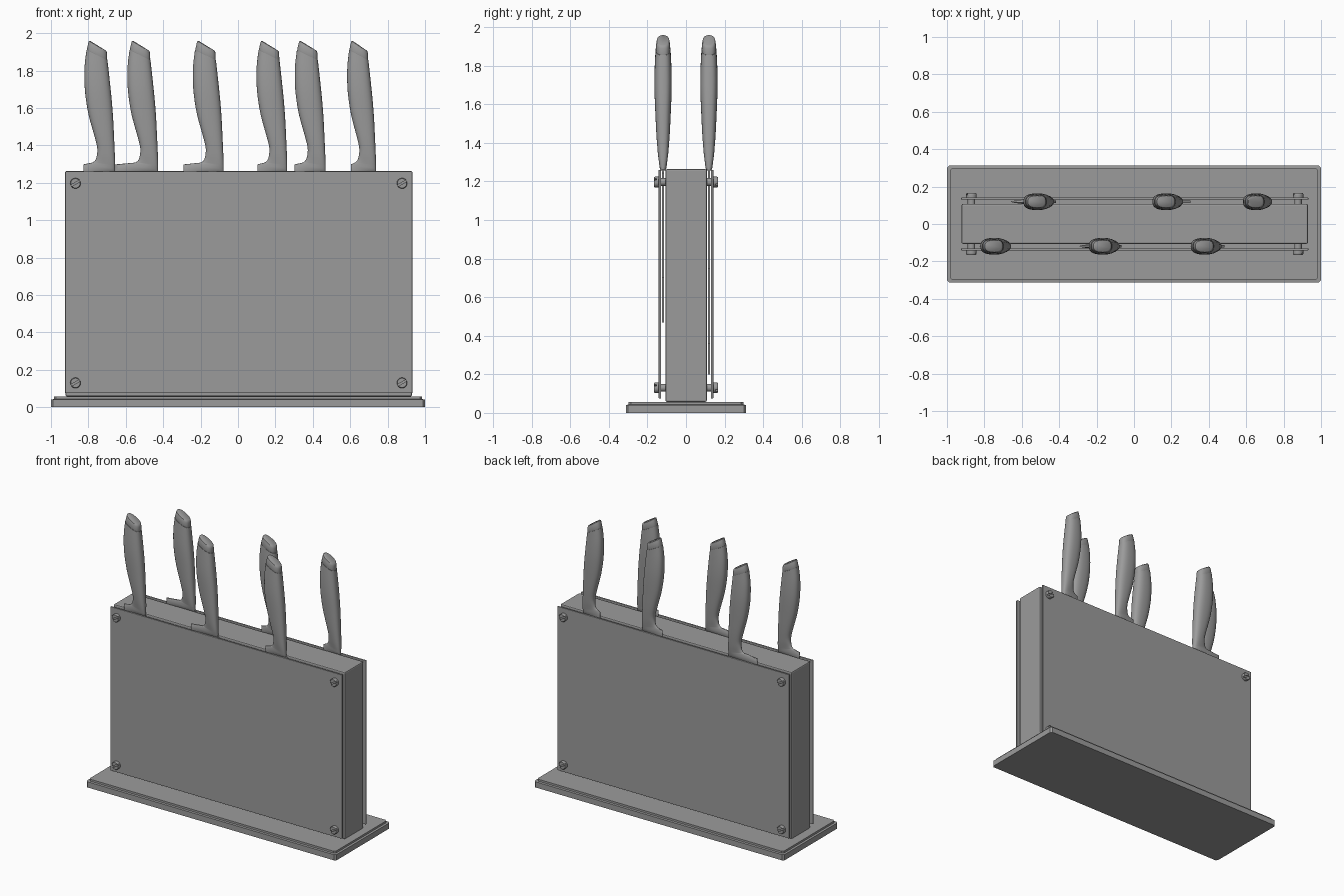
import bpy, bmesh, math
from math import sin, cos, pi

if "Cube" in bpy.data.objects:
    bpy.data.objects.remove(bpy.data.objects["Cube"])

grey = bpy.data.materials.new("dark_grey")
grey.diffuse_color = (.33, .33, .33, 1)
grey.use_nodes = True
grey.node_tree.nodes["Principled BSDF"].inputs["Base Color"].default_value = grey.diffuse_color


def skin(name, rings, angle=None):
    """Closed solid through rings of points (equal counts), ends capped."""
    bm = bmesh.new()
    loops = [[bm.verts.new(p) for p in r] for r in rings]
    n = len(loops[0])
    for a, b in zip(loops, loops[1:]):
        for i in range(n):
            j = (i + 1) % n
            bm.faces.new((a[i], a[j], b[j], b[i]))
    bm.faces.new(loops[0])
    bm.faces.new(loops[-1])
    bmesh.ops.recalc_face_normals(bm, faces=bm.faces)
    me = bpy.data.meshes.new(name)
    bm.to_mesh(me)
    bm.free()
    me.materials.append(grey)
    ob = bpy.data.objects.new(name, me)
    bpy.context.collection.objects.link(ob)
    if angle:
        bpy.ops.object.select_all(action='DESELECT')
        ob.select_set(True)
        bpy.context.view_layer.objects.active = ob
        bpy.ops.object.shade_smooth_by_angle(angle=math.radians(angle))
    return ob


def box(name, x, y0, y1, z0, z1, bevel):
    ob = skin(name, [[(CX - x, y0, z), (CX + x, y0, z), (CX + x, y1, z), (CX - x, y1, z)]
                     for z in (z0, z1)])
    m = ob.modifiers.new("bevel", 'BEVEL')
    m.width, m.segments = bevel, 2
    return ob


def plate_ring(x, y, z, c=0.012):
    q = [(x, y - c), (x - c, y), (c - x, y), (-x, y - c),
         (-x, c - y), (c - x, -y), (x - c, -y), (x, c - y)]
    return [(a, b, z) for a, b in q]


def smooth_rows(rows, steps=3):
    """Catmull-Rom interpolation of parameter rows."""
    out = []
    for i in range(len(rows) - 1):
        p0, p1, p2, p3 = (rows[max(0, min(len(rows) - 1, i + k))] for k in (-1, 0, 1, 2))
        for s in range(steps):
            t = s / steps
            out.append([0.5 * (2 * b + (c - a) * t + (2 * a - 5 * b + 4 * c - d) * t * t
                               + (3 * b - a - 3 * c + d) * t ** 3)
                        for a, b, c, d in zip(p0, p1, p2, p3)])
    return out + [list(rows[-1])]


def grip_ring(x0, y0, row, n=32):
    """Slanted blunt oval between left and right profile points, thinner to the left."""
    lx, lz, rx, rz, h, taper = row
    ring = []
    for k in range(n):
        a = 2 * pi * k / n
        u = (1 - math.copysign(abs(cos(a)) ** .85, cos(a))) / 2
        y = math.copysign(abs(sin(a)) ** .75, sin(a)) * h * (1 - taper * (1 - u))
        ring.append((x0 + lx + (rx - lx) * u, y0 + y, lz + (rz - lz) * u))
    return ring


CX = .004  # block sits a touch right of the base centre

# stepped base plate
skin("base_plate", [plate_ring(1, .312, 0), plate_ring(1, .312, .041),
                    plate_ring(.985, .297, .043), plate_ring(.985, .297, .057)])

# central block and the two side panels
box("block", .926, -.106, .108, .057, 1.264, .008)
for side, s in (("front", -1), ("back", 1)):
    box(side + "_panel", .928, min(s * .130, s * .142), max(s * .130, s * .142), .075, 1.26, .003)


# slotted screws with spacers
def disc(r, y, cx, cz, n=24):
    return [(cx + r * cos(2 * pi * k / n), y, cz + r * sin(2 * pi * k / n)) for k in range(n)]


def half_head(r, y, cx, cz, tilt, flip, n=14):
    e = math.asin(.005 / .028)
    angs = [e + (pi - 2 * e) * k / n + tilt + flip for k in range(n + 1)]
    return [(cx + r * cos(a), y, cz + r * sin(a)) for a in angs]


for s in (-1, 1):
    for cx in (CX - .873, CX + .873):
        for cz in (.13, 1.197):
            skin("screw_spacer", [disc(.02, s * .105, cx, cz), disc(.02, s * .144, cx, cz)], 40)
            skin("screw_head_base", [disc(.028, s * .142, cx, cz), disc(.028, s * .154, cx, cz)], 40)
            for flip in (0, pi):
                skin("screw_head_half", [half_head(.028, s * .154, cx, cz, -s * pi / 6, flip),
                                         half_head(.028, s * .161, cx, cz, -s * pi / 6, flip),
                                         half_head(.025, s * .165, cx, cz, -s * pi / 6, flip)], 40)

# grip profile: left x, left z, right x, right z, half thickness, taper
GRIP = [(-.120, 1.308, 0, 1.290, .026, .60),
        (-.105, 1.322, 0, 1.310, .028, .45),
        (-.097, 1.350, -.001, 1.340, .030, .25),
        (-.096, 1.390, -.003, 1.385, .032, .10),
        (-.112, 1.455, -.006, 1.450, .036, .05),
        (-.141, 1.560, -.011, 1.550, .041, .05),
        (-.158, 1.660, -.018, 1.640, .045, .05),
        (-.164, 1.740, -.025, 1.710, .046, .05),
        (-.163, 1.825, -.033, 1.785, .044, .05),
        (-.153, 1.910, -.041, 1.855, .040, .05)]
CAP = [(-.151, 1.908, -.043, 1.853, .037, .05),
       (-.151, 1.914, -.042, 1.859, .039, .05),
       (-.144, 1.945, -.043, 1.890, .036, .05),
       (-.140, 1.958, -.045, 1.901, .033, .05),
       (-.134, 1.959, -.051, 1.908, .027, .05)]


def knife(x, side, width, tip, spine, slim=1):
    y = side * .119
    x += .003
    # handle with heel and end cap
    rows = [(-width, 1.258, 0, 1.258, .014, .5), (-width, 1.268, 0, 1.266, .022, .7),
            (-width, 1.298, 0, 1.276, .025, .7)]
    rows += [(r[0] * slim, *r[1:]) for r in smooth_rows(GRIP)]
    skin("knife_handle", [grip_ring(x, y, r) for r in rows], 50)
    skin("knife_end_cap", [grip_ring(x, y, (r[0] * slim, *r[1:])) for r in CAP], 40)
    # wedge blade, curving up to the tip at the spine side
    top, t = 1.262, .006
    rings = []
    for f in (0, .03, .3, .55, .7, .8, .88, .94, .98, 1):
        z = top + (tip - top) * f
        r = x + spine * min(1, f / .03) - .01 * f
        e = x - width + .004
        if f > .5:
            e += (r - .004 - e) * ((f - .5) / .5) ** 2
        m = e + (r - e) * .4
        rings.append([(e, y - .001, z), (m, y - t, z), (r, y - t, z),
                      (r, y + t, z), (m, y + t, z), (e, y + .001, z)])
    skin("knife_blade", rings)


# right edge x, row (front -1 / back 1), heel width, tip height, spine overhang, slimness
for spec in ((-.66, -1, .17, .60, 0), (-.43, 1, .23, .20, .01), (-.08, -1, .215, .47, .01),
             (.26, 1, .16, .36, .04), (.465, -1, .165, .70, .015), (.735, 1, .135, .75, 0, .94)):
    knife(*spec)
